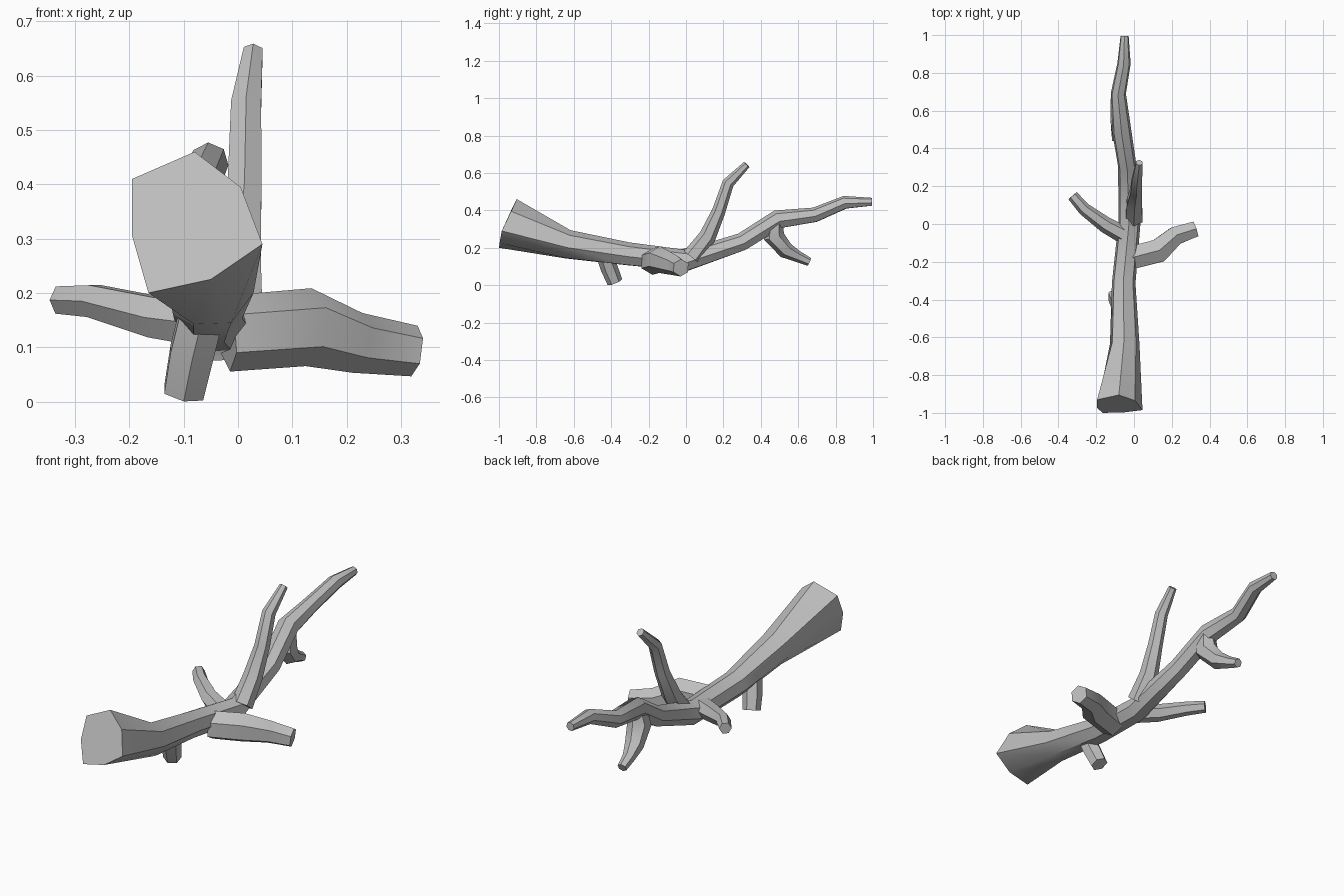
import bpy, bmesh
from math import cos, sin, radians, tau
from mathutils import Vector

cube = bpy.data.objects.get("Cube")
if cube:
    bpy.data.objects.remove(cube, do_unlink=True)

bark = bpy.data.materials.new("grey bark")
bark.use_nodes = True
bark.diffuse_color = (0.52, 0.52, 0.52, 1)
bark.node_tree.nodes["Principled BSDF"].inputs["Base Color"].default_value = bark.diffuse_color


def limb(name, path, sides=6, phase=90, ref=(0, 0, 1), butt=None):
    """Loft a faceted tube along (x, y, z, radius) points; butt is an optional cut first ring."""
    bm = bmesh.new()
    centres = [Vector(p[:3]) for p in path]
    rings = []
    if butt:
        rings.append([bm.verts.new(p) for p in butt])
    for i, c in enumerate(centres):
        before = centres[max(i - 1, 0)]
        after = centres[min(i + 1, len(path) - 1)]
        # average the two segment directions so the joints are mitred
        t = (c - before).normalized() + (after - c).normalized()
        u = t.cross(Vector(ref)).normalized()
        v = u.cross(t).normalized()
        ring = []
        for k in range(sides):
            a = radians(phase) - tau * k / sides
            ring.append(bm.verts.new(c + path[i][3] * (cos(a) * u + sin(a) * v)))
        rings.append(ring)
    for lower, upper in zip(rings, rings[1:]):
        for k in range(sides):
            n = (k + 1) % sides
            bm.faces.new((lower[k], lower[n], upper[n], upper[k]))
    bm.faces.new(rings[0])
    bm.faces.new(rings[-1])
    bmesh.ops.recalc_face_normals(bm, faces=bm.faces)
    mesh = bpy.data.meshes.new(name)
    bm.to_mesh(mesh)
    bm.free()
    mesh.materials.append(bark)
    obj = bpy.data.objects.new(name, mesh)
    bpy.context.collection.objects.link(obj)
    bpy.ops.object.select_all(action="DESELECT")
    obj.select_set(True)
    bpy.context.view_layer.objects.active = obj
    bpy.ops.object.shade_smooth_by_angle(angle=radians(35))
    return obj


# Main stem with a slanted, seven-cornered cut at the thick end
limb("main_stem", [
    (-.05, -.63, .215, .08), (-.055, -.31, .165, .064), (-.025, 0, .13, .06),
    (-.035, .3, .23, .05), (-.065, .49, .35, .052), (-.083, .69, .375, .041),
    (-.053, .85, .442, .036), (-.05, .995, .445, .022)],
    sides=7, phase=92,
    butt=[(-.08, -.905, .46), (.005, -.935, .395), (.045, -.985, .29), (-.05, -.997, .225),
          (-.165, -1, .2), (-.195, -.975, .305), (-.195, -.93, .41)])

# Thick side branch
limb("left_branch", [
    (-.02, -.18, .125, .07), (.13, -.142, .137, .072),
    (.22, -.062, .108, .056), (.325, -.027, .093, .047)])

# Thin side branch
limb("right_branch", [
    (-.03, -.07, .14, .05), (-.15, -.005, .155, .043),
    (-.265, .08, .185, .034), (-.325, .15, .187, .029)], phase=60)

# Rising branch
limb("upright_branch", [
    (0, .03, .15, .052), (.002, .115, .26, .046), (.012, .175, .395, .036),
    (.015, .225, .545, .032), (.028, .325, .645, .02)], ref=(1, 0, 0), phase=60)

# Broken stub underneath
limb("lower_stub", [
    (-.07, -.43, .15, .046), (-.085, -.41, .09, .046), (-.1, -.38, .016, .042)],
    ref=(1, 0, 0), phase=60)

# Drooping twig near the thin end
limb("drooping_twig", [
    (-.06, .475, .34, .045), (-.068, .47, .26, .056), (-.085, .535, .185, .044),
    (-.1, .6, .152, .03), (-.105, .66, .124, .023)], ref=(1, 0, 0), phase=60)
